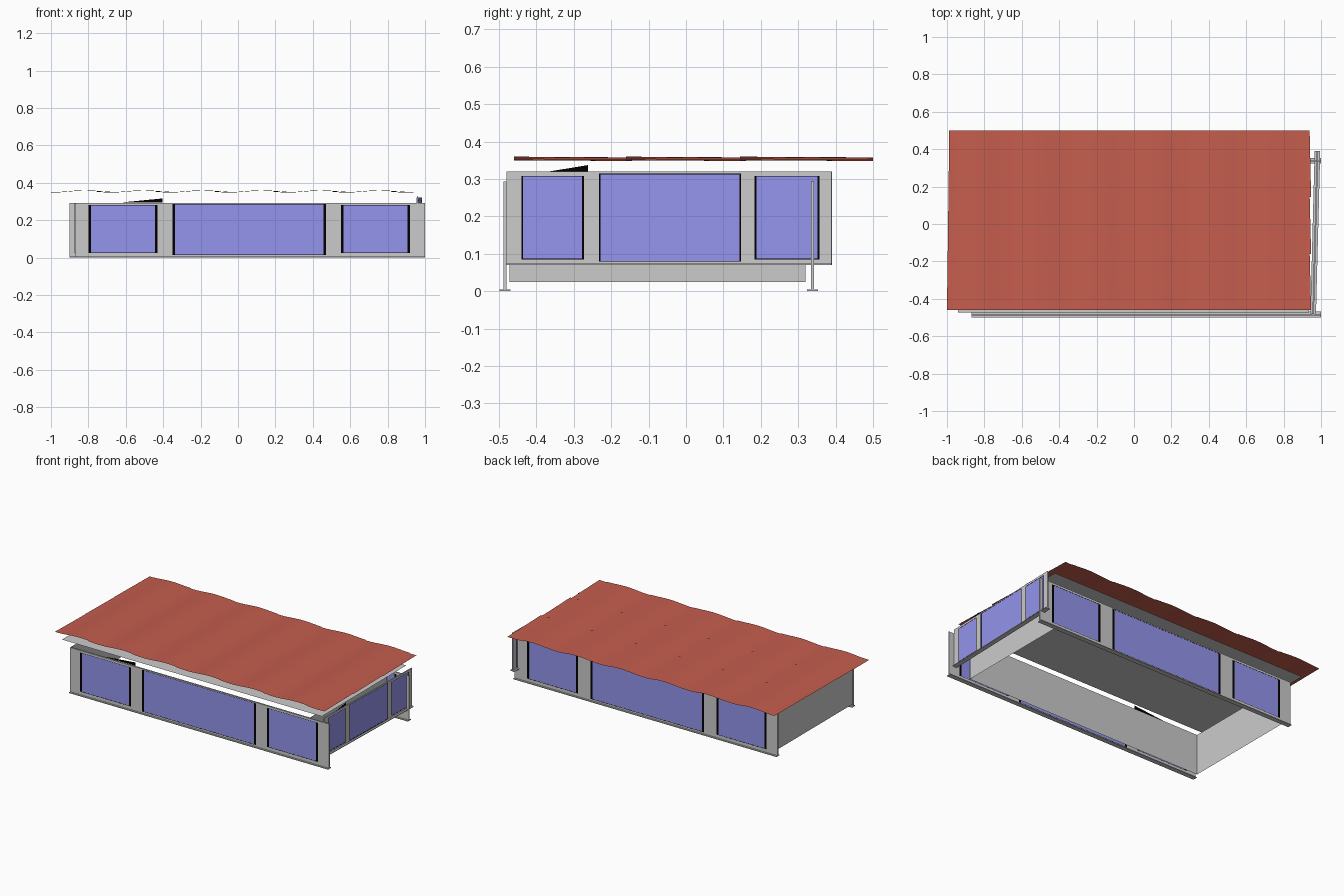
import bpy, bmesh, math
from mathutils import Matrix

if "Cube" in bpy.data.objects:
    bpy.data.objects.remove(bpy.data.objects["Cube"])


def material(name, rgb):
    m = bpy.data.materials.new(name)
    m.diffuse_color = (*rgb, 1)
    m.use_nodes = True
    m.node_tree.nodes["Principled BSDF"].inputs["Base Color"].default_value = m.diffuse_color
    return m


GLASS = material("blue_glass", (0.30, 0.30, 0.85))
BLACK = material("black_trim", (0.0, 0.0, 0.0))
RED = material("red_tile", (0.56, 0.11, 0.075))


def finish(name, bm, mat=None, matrix=None):
    me = bpy.data.meshes.new(name)
    bm.to_mesh(me)
    bm.free()
    ob = bpy.data.objects.new(name, me)
    bpy.context.collection.objects.link(ob)
    if mat:
        me.materials.append(mat)
    if matrix:
        ob.matrix_world = matrix
    return ob


def boxes(name, items, mat=None, matrix=None):
    # each item: (x0, x1, y0, y1, z0, z1)
    bm = bmesh.new()
    for x0, x1, y0, y1, z0, z1 in items:
        m = Matrix.Translation(((x0 + x1) / 2, (y0 + y1) / 2, (z0 + z1) / 2))
        m = m @ Matrix.Diagonal((x1 - x0, y1 - y0, z1 - z0, 1))
        bmesh.ops.create_cube(bm, size=1, matrix=m)
    return finish(name, bm, mat, matrix)


def window_wall(name, length, height, windows, matrix, bar):
    # local frame: x along the wall, -y outward, z up; open frame with panes set in
    t = 0.004
    ends = [0] + [v for w in windows for v in w[:2]] + [length]
    frame = [(ends[i], ends[i + 1], -t, t, 0, height) for i in range(0, len(ends), 2)]
    for a, b, c, d in windows:
        frame += [(a, b, -t, t, 0, c), (a, b, -t, t, d, height)]
    boxes(name + "_frame", frame, None, matrix)
    boxes(name + "_base_rail", [(0, length, -0.015, 0.015, 0, 0.005)], None, matrix)
    boxes(name + "_panes", [(a, b, -t * 0.8, t * 0.8, c, d) for a, b, c, d in windows], GLASS, matrix)
    trim = []
    for a, b, c, d in windows:
        trim += [(a, a + bar, -t, t, c, d), (b - bar, b, -t, t, c, d)]
        trim += [(a, b, -t, t, c, c + 0.002), (a, b, -t, t, d - 0.002, d)]
    boxes(name + "_trim", trim, BLACK, matrix)


# front and back window walls
front = [(0.07, 0.44, 0.025, 0.28), (0.52, 1.34, 0.015, 0.287), (1.42, 1.79, 0.025, 0.28)]
window_wall("front_wall", 1.87, 0.293, front, Matrix.Translation((-0.87, -0.484, 0)), 0.014)
back = [(0.09, 0.46, 0.025, 0.28), (0.55, 1.37, 0.015, 0.287), (1.46, 1.82, 0.025, 0.28)]
window_wall("back_wall", 1.90, 0.293, back,
            Matrix.Translation((1.0, 0.338, 0)) @ Matrix.Rotation(math.pi, 4, 'Z'), 0.014)

# right window wall, raised and slightly skewed
side = [(0.04, 0.207, 0.015, 0.238), (0.247, 0.628, 0.009, 0.244), (0.664, 0.837, 0.015, 0.238)]
window_wall("right_wall", 0.87, 0.25, side,
            Matrix.Translation((0.958, -0.48, 0.07)) @ Matrix.Rotation(math.radians(88.5), 4, 'Z'), 0.005)

# open inner shell: four walls, no floor
bm = bmesh.new()
ring = [(-0.875, -0.472), (0.85, -0.472), (0.85, 0.32), (-0.875, 0.32)]
low = [bm.verts.new((x, y, 0.025)) for x, y in ring]
top = [bm.verts.new((x, y, 0.29)) for x, y in ring]
for i in range(4):
    j = (i + 1) % 4
    bm.faces.new((low[i], low[j], top[j], top[i]))
finish("inner_shell", bm)

# thin ceiling sheet
bm = bmesh.new()
bm.faces.new([bm.verts.new(p) for p in
              [(-0.94, -0.472, 0.32), (0.935, -0.472, 0.32), (0.935, 0.4, 0.32), (-0.94, 0.4, 0.32)]])
finish("ceiling", bm)

# small black wedges above the front and right walls
for name, pts in (("front_wedge", [(-0.63, -0.478, 0.294), (-0.405, -0.478, 0.294), (-0.405, -0.478, 0.316)]),
                  ("right_wedge", [(0.96, -0.365, 0.32), (0.962, -0.262, 0.32), (0.962, -0.262, 0.337)])):
    bm = bmesh.new()
    bm.faces.new([bm.verts.new(p) for p in pts])
    finish(name, bm, BLACK)

# wavy roof: three rows of tiles that lap over their neighbours
STEP, LAP, N = 0.315, 0.08, 14
for row, (y0, y1) in enumerate([(-0.46, -0.145), (-0.16, 0.16), (0.145, 0.50)]):
    bm = bmesh.new()
    for col in range(7):
        start = -1.075 + STEP * col
        grid = []
        for v, y in enumerate((y0, y1)):
            left = max(start, -1.0 + 0.004 * row) + 0.004 * v
            right = min(start + STEP + LAP, 0.947) - 0.008 * v
            line = []
            for i in range(N + 1):
                u = i / N
                x = left + (right - left) * u
                wave = math.cos(2 * math.pi * (x + 0.67) / STEP)
                z = 0.353 - 0.004 * wave + 0.004 * (x - start) / (STEP + LAP) - 0.002 * v
                line.append(bm.verts.new((x, y, z)))
            grid.append(line)
        for i in range(N):
            f = bm.faces.new((grid[0][i], grid[0][i + 1], grid[1][i + 1], grid[1][i]))
            f.smooth = True
    finish("roof_row_%d" % (row + 1), bm, RED)
